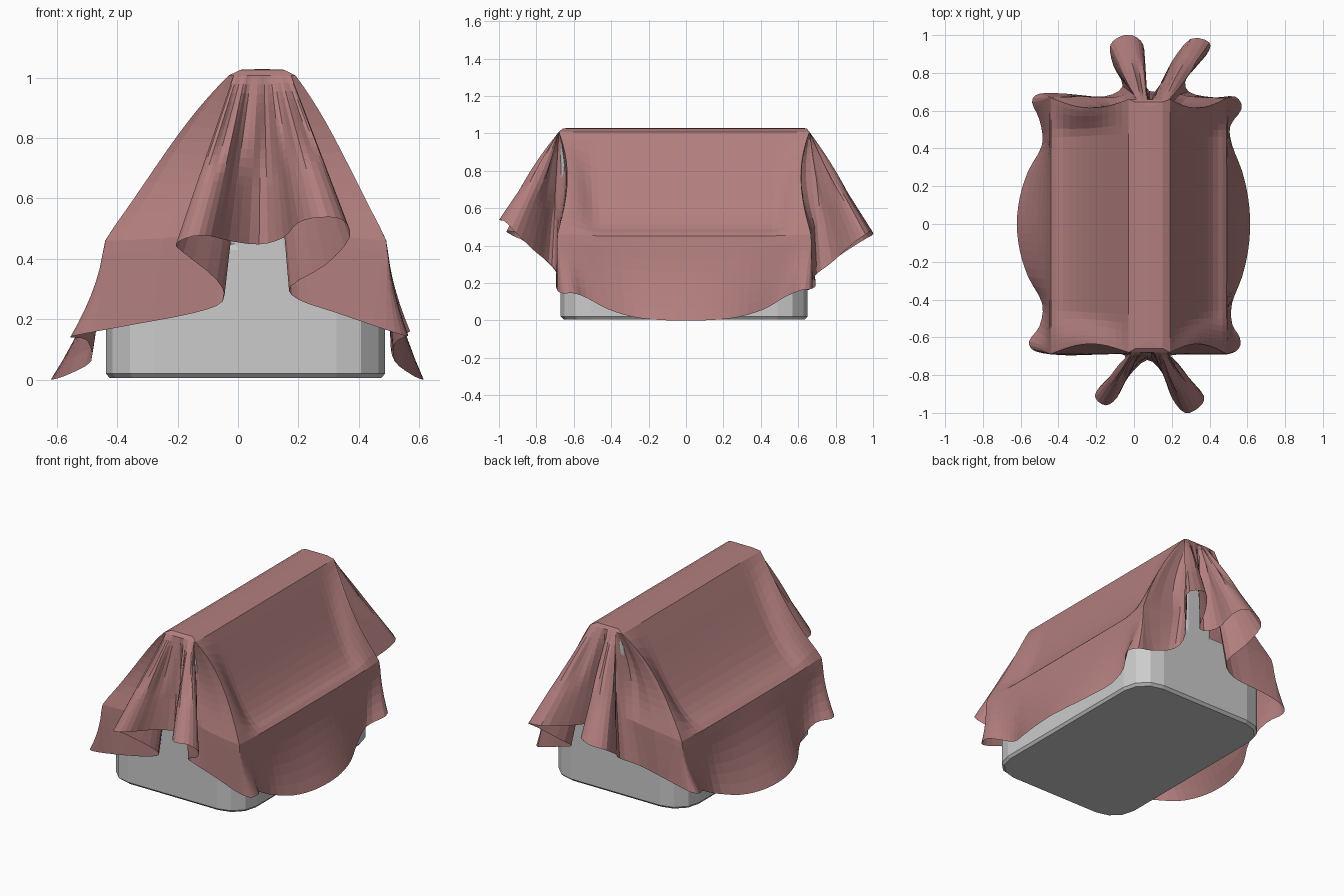
import bpy, bmesh, math
from mathutils import Vector

if "Cube" in bpy.data.objects:
    bpy.data.objects.remove(bpy.data.objects["Cube"])

CX = 0.08            # x of the ridge


def make_object(name, bm):
    bmesh.ops.recalc_face_normals(bm, faces=bm.faces)
    me = bpy.data.meshes.new(name)
    bm.to_mesh(me)
    bm.free()
    ob = bpy.data.objects.new(name, me)
    bpy.context.collection.objects.link(ob)
    return ob


def loft(bm, rings):
    for a, b in zip(rings, rings[1:]):
        n = len(a)
        for i in range(n):
            j = (i + 1) % n
            bm.faces.new((a[i], a[j], b[j], b[i]))


# --- block under the cloth: wide rounded base with a narrow upright wall ---
def rounded_rect(x0, x1, y0, y1, z, r, seg=3):
    pts = []
    corners = ((x1 - r, y1 - r), (x0 + r, y1 - r), (x0 + r, y0 + r), (x1 - r, y0 + r))
    for k, (cx, cy) in enumerate(corners):
        for s in range(seg + 1):
            a = math.pi / 2 * (k + s / seg)
            pts.append(Vector((cx + r * math.cos(a), cy + r * math.sin(a), z)))
    return pts


def rounded_block(name, layers):
    bm = bmesh.new()
    rings = [[bm.verts.new(p) for p in rounded_rect(*l)] for l in layers]
    loft(bm, rings)
    bm.faces.new(rings[0])
    bm.faces.new(rings[-1])
    return make_object(name, bm)


rounded_block("base_block", [(-.425, .475, -.655, .635, .005, .15), (-.437, .487, -.670, .650, .02, .16),
                             (-.437, .487, -.670, .650, .43, .16), (-.425, .475, -.665, .645, .45, .15)])
rounded_block("upright_wall", [(-.025, .180, -.670, .650, .42, .03), (-.025, .180, -.670, .650, .99, .03),
                               (-.01, .165, -.655, .635, 1.01, .02)])

# --- cloth hem: closed 3D curve, counter-clockwise from the front left ---
front = [(-.50, -.54, .13), (-.555, -.62, .14), (-.52, -.675, .15), (-.36, -.695, .18),
         (-.15, -.69, .22), (-.05, -.695, .26), (-.07, -.76, .33), (-.18, -.86, .42),
         (-.205, -.92, .45), (-.15, -.96, .475), (-.09, -.92, .475), (-.03, -.81, .46),
         (.07, -.72, .448), (.15, -.79, .47), (.20, -.92, .52), (.27, -1.0, .537),
         (.345, -.97, .53), (.37, -.91, .47), (.29, -.82, .38), (.175, -.735, .31),
         (.20, -.695, .265), (.33, -.69, .22), (.49, -.69, .165), (.555, -.66, .145),
         (.56, -.60, .145), (.52, -.53, .12)]
back = [(.51, .52, .12), (.57, .61, .16), (.535, .675, .17), (.42, .67, .20),
        (.29, .70, .25), (.28, .78, .31), (.38, .89, .41), (.40, .96, .46),
        (.30, .98, .48), (.20, .86, .46), (.11, .70, .44), (.04, .77, .44),
        (.055, .92, .46), (.02, .985, .475), (-.05, 1.0, .46), (-.125, .95, .43),
        (-.11, .84, .36), (-.06, .73, .28), (-.16, .675, .24), (-.36, .69, .21),
        (-.50, .69, .18), (-.54, .645, .16), (-.50, .55, .13)]


def side_hem(x_wall, x_mid, ys):
    out = []
    for y in ys:
        k = max(0, math.cos(y / .45 * math.pi / 2)) ** .8
        out.append((x_wall + (x_mid - x_wall) * k, y, .075 * (abs(y) / .45) ** 3))
    return out


ys = [-.42, -.28, -.14, 0, .14, .28, .42]
ctrl = front + side_hem(.50, .615, ys) + back + side_hem(-.46, -.62, ys[::-1])
ctrl = [Vector(p) for p in ctrl]


def smooth_loop(p, seg):
    out, n = [], len(p)
    for i in range(n):
        a, b, c, d = p[i - 1], p[i], p[(i + 1) % n], p[(i + 2) % n]
        for s in range(seg):
            t = s / seg
            out.append(.5 * (2 * b + (c - a) * t + (2 * a - 5 * b + 4 * c - d) * t * t
                             + (3 * b - a - 3 * c + d) * t ** 3))
    return out


def clamp(v, lo, hi):
    return max(lo, min(hi, v))


def ease(t):
    t = clamp(t, 0, 1)
    return t * t * (3 - 2 * t)


def column(h, i):
    """Path of the cloth from the ridge line down to hem point h."""
    sgn = 1 if h.y > 0 else -1
    y_lim = .66 if h.y > 0 else .68
    # 0 on the gable folds, 1 on the long sides
    corner = ease((abs(h.x - .03) - .27) / .18) * ease((.76 - abs(h.y)) / .05)
    sag = ease((.62 - abs(h.y)) / .2) * corner
    y = clamp(h.y * 1.14, -y_lim, y_lim)
    top = Vector((CX, clamp(y, -.62, .62), 1.029))
    sx = clamp(CX + (h.x - CX) * .33, -.03, .19)
    edge = Vector((sx, y, 1.008))
    eave = Vector((.495 if h.x > 0 else -.445, clamp(h.y * 1.09, -y_lim - .01, y_lim + .01), .46))
    mid = edge.lerp(h, .66).lerp(eave, corner)
    # cloth between the wall and the corners is unsupported and pulls inward
    pull = .05 * ease((abs(h.x - CX) - .1) / .2) * ease((.76 - abs(h.y)) / .05) * ease((abs(h.y) - .4) / .2)
    pts = [top, top.lerp(edge, .65) + Vector((0, 0, .011)), edge]
    for k in range(1, 13):
        t = k / 12
        bow = math.sin(math.pi * t)
        p = edge.lerp(mid, t)
        p.z += .045 * corner * bow * (1 - t)
        p.z -= .14 * sag * bow * (.7 + .3 * t)
        p.y -= sgn * pull * bow
        if abs(h.y) > .66:                              # fine pleats on the gable
            p.y += sgn * .012 * (1 - corner) * bow * math.sin(i * 1.3)
        pts.append(p)
    for k in range(1, 8):
        t = k / 7
        p = mid.lerp(h, t)
        p.x = mid.x + (h.x - mid.x) * t ** (1 + corner * .7)
        pts.append(p)
    if corner > 0:                                      # rounded eave
        e = 14
        pts[e] = pts[e].lerp((pts[e - 1] + pts[e + 1]) / 2, .35 * corner)
    return pts


# --- draped cloth ---
bm = bmesh.new()
cols = [column(h, i) for i, h in enumerate(smooth_loop(ctrl, 3))]
loft(bm, [[bm.verts.new(c[r]) for c in cols] for r in range(len(cols[0]))])
bmesh.ops.remove_doubles(bm, verts=bm.verts, dist=.0005)
cloth = make_object("draped_cloth", bm)
mat = bpy.data.materials.new("dusty_rose")
mat.diffuse_color = (.45, .21, .21, 1)
mat.use_nodes = True
mat.node_tree.nodes["Principled BSDF"].inputs["Base Color"].default_value = mat.diffuse_color
cloth.data.materials.append(mat)
